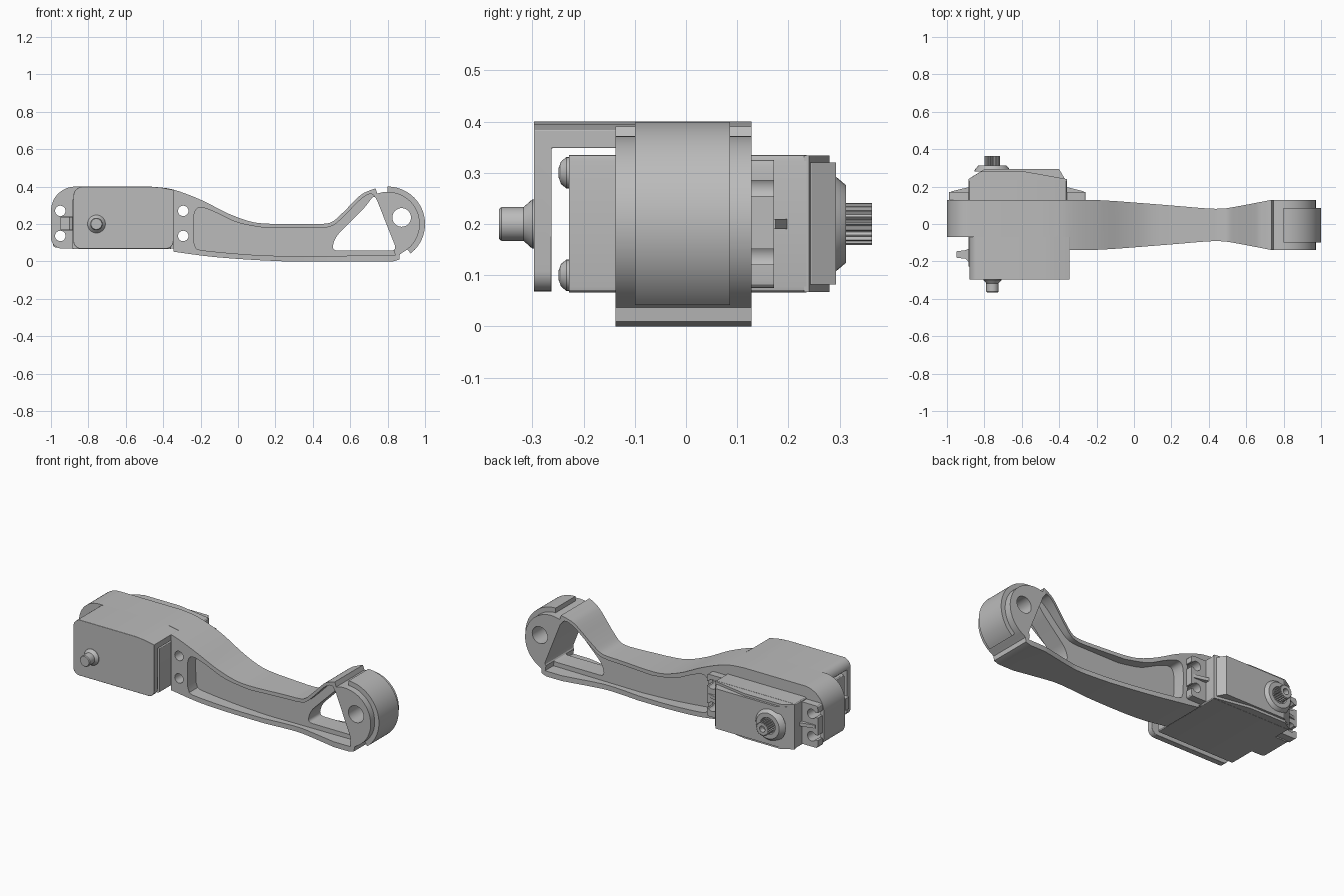
import bpy, bmesh, math
from mathutils import Vector

cube = bpy.data.objects.get("Cube")
if cube:
    bpy.data.objects.remove(cube, do_unlink=True)

grey = bpy.data.materials.new("plain grey")
grey.use_nodes = True
tone = (0.5, 0.5, 0.5, 1)
grey.diffuse_color = tone
shader = grey.node_tree.nodes["Principled BSDF"]
shader.inputs["Base Color"].default_value = tone
shader.inputs["Roughness"].default_value = 0.6


def arc(cx, cy, r, start, end, n=16):
    angles = [math.radians(start + (end - start) * i / n) for i in range(n + 1)]
    return [(cx + r * math.cos(a), cy + r * math.sin(a)) for a in angles]


def circle(cx, cy, r, n=32):
    return arc(cx, cy, r, 0, 360, n)[:-1]


def spline(pts, n=5):
    """Smooth curve through the points."""
    p = [Vector(q) for q in [pts[0], *pts, pts[-1]]]
    out = []
    for a, b, c, d in zip(p, p[1:], p[2:], p[3:]):
        for i in range(n):
            t = i / n
            q = b + (c - a) * t / 2 + (a * 2 - b * 5 + c * 4 - d) * t * t / 2 + (b * 3 - a - c * 3 + d) * t ** 3 / 2
            out.append(tuple(q))
    return out + [tuple(pts[-1])]


def rounded(pts, r, n=5):
    """Polygon with rounded corners."""
    out = []
    for i, q in enumerate(pts):
        b, a, c = Vector(q), Vector(pts[i - 1]), Vector(pts[(i + 1) % len(pts)])
        s, e = b + (a - b).normalized() * r, b + (c - b).normalized() * r
        for k in range(n + 1):
            t = k / n
            out.append(tuple(s * (1 - t) ** 2 + b * 2 * t * (1 - t) + e * t * t))
    return out


def rect(x0, x1, z0, z1):
    return [(x0, z0), (x1, z0), (x1, z1), (x0, z1)]


def finish(name, bm):
    bmesh.ops.recalc_face_normals(bm, faces=bm.faces)
    mesh = bpy.data.meshes.new(name)
    bm.to_mesh(mesh)
    bm.free()
    mesh.materials.append(grey)
    obj = bpy.data.objects.new(name, mesh)
    bpy.context.scene.collection.objects.link(obj)
    return obj


def prism(name, pts, lo, hi, axis="y"):
    """Extrude an outline along y (outline in x, z) or z (outline in x, y)."""
    bm = bmesh.new()
    place = (lambda p, d: (p[0], d, p[1])) if axis == "y" else (lambda p, d: (p[0], p[1], d))
    face = bm.faces.new([bm.verts.new(place(p, lo)) for p in pts])
    top = bmesh.ops.extrude_face_region(bm, geom=[face])["geom"]
    step = Vector(place((0, 0), hi - lo))
    bmesh.ops.translate(bm, vec=step, verts=[v for v in top if isinstance(v, bmesh.types.BMVert)])
    return finish(name, bm)


def turned(name, x, z, profile, n=32):
    """Round part about an axis along y, from (y, radius) pairs."""
    bm = bmesh.new()
    rings = [[bm.verts.new((px, y, pz)) for px, pz in circle(x, z, r, n)] for y, r in profile]
    for a, b in zip(rings, rings[1:]):
        for i in range(n):
            bm.faces.new((a[i - 1], a[i], b[i], b[i - 1]))
    bm.faces.new(rings[0])
    bm.faces.new(rings[-1])
    return finish(name, bm)


def combine(obj, cutters, operation="DIFFERENCE"):
    for c in cutters:
        m = obj.modifiers.new("cut", "BOOLEAN")
        m.operation, m.object, m.solver = operation, c, "EXACT"
        bpy.context.view_layer.update()
        graph = bpy.context.evaluated_depsgraph_get()
        mesh = bpy.data.meshes.new_from_object(obj.evaluated_get(graph))
        obj.modifiers.clear()
        obj.data = mesh
        bpy.data.objects.remove(c, do_unlink=True)


# Arm: side outline intersected with the waisted plan outline
top_curve = spline([(-0.47, 0.4), (-0.35, 0.385), (-0.2, 0.33), (-0.05, 0.255), (0.08, 0.21), (0.2, 0.2)])
neck = spline([(0.44, 0.2), (0.5, 0.21), (0.56, 0.26), (0.65, 0.35), (0.7, 0.378), (0.735, 0.39)])
belly = spline([(0.25, 0), (0.05, 0.01), (-0.15, 0.026), (-0.345, 0.052)])
outline = (top_curve + neck + [(0.745, 0.363)] + arc(0.8, 0.2, 0.172, 100, -62, 28)
           + [(0.865, 0.037), (0.862, 0.01), (0.83, 0)] + belly + [(-0.345, 0.068)]
           + arc(-0.94, 0.128, 0.06, 270, 180, 8) + arc(-0.87, 0.27, 0.13, 180, 90, 12))
arm = prism("arm", outline, -0.3, 0.3)
waist = [(-0.2, 0.128), (-0.08, 0.121), (0.2, 0.099), (0.38, 0.084), (0.46, 0.082), (0.53, 0.09), (0.73, 0.128)]
plan = ([(-1.1, 0.128)] + spline(waist) + [(1.1, 0.128), (1.1, -0.138)]
        + [(x, -y - 0.01) for x, y in reversed(spline(waist))]
        + [(-0.345, -0.138), (-0.345, -0.07), (-1.1, -0.07)])
combine(arm, [prism("plan_cutter", plan, -0.1, 0.6, "z")], "INTERSECT")

# Side pockets, triangular window, screw holes, cable slot, pivot hole
pocket = (spline([(-0.235, 0.1), (-0.235, 0.25), (-0.2, 0.288), (-0.12, 0.262), (0, 0.207), (0.15, 0.178)])
          + spline([(0.45, 0.178), (0.51, 0.193), (0.57, 0.245), (0.66, 0.335), (0.715, 0.36), (0.745, 0.32)])
          + [(0.83, 0.09), (0.84, 0.032)]
          + spline([(0.25, 0.028), (0.05, 0.037), (-0.18, 0.058), (-0.225, 0.07)]))
window = rounded([(0.5, 0.058), (0.85, 0.058), (0.73, 0.36), (0.68, 0.29), (0.52, 0.13)], 0.035)
cuts = [prism("pocket_front", pocket, -0.4, -0.06), prism("pocket_back", pocket, 0.05, 0.4),
        prism("window", window, -0.4, 0.4), prism("pivot", circle(0.875, 0.235, 0.05), -0.4, 0.4),
        prism("cable_slot", rect(-0.945, -0.86, 0.165, 0.24), -0.4, 0.4)]
holes = [(x, z) for x in (-0.95, -0.293) for z in (0.136, 0.27)]
cuts += [prism("hole", circle(x, z, 0.028, 24), -0.4, 0.4) for x, z in holes]
combine(arm, cuts)

# Curved pad around the rounded tip
pad = prism("tip_pad", arc(0.8, 0.2, 0.2, 90, -52, 32) + arc(0.8, 0.2, 0.16, -52, 90, 32), -0.1, 0.086)
combine(pad, [prism("pivot", circle(0.875, 0.235, 0.05), -0.4, 0.4)])

# Front cover: roof and front plate wrapped over the motor
cover_outline = ([(-0.47, 0.4), (-0.41, 0.395), (-0.345, 0.383)] + arc(-0.385, 0.108, 0.04, 0, -90, 6)
                 + arc(-0.84, 0.108, 0.04, 270, 180, 6) + arc(-0.83, 0.35, 0.05, 180, 90, 6))
cover = prism("motor_cover", cover_outline, -0.297, -0.06)
combine(cover, [prism("cover_hollow", rect(-1.1, 0, -0.1, 0.348), -0.262, 0)])
bevel = cover.modifiers.new("soft edges", "BEVEL")
bevel.width, bevel.segments, bevel.limit_method = 0.008, 2, "ANGLE"
bevel.angle_limit = math.radians(50)
turned("cover_pivot_pin", -0.757, 0.2, [(-0.29, 0.048), (-0.3, 0.048), (-0.317, 0.033), (-0.36, 0.033), (-0.365, 0.029)])

# Motor body with lid screws
body = prism("motor_body", rounded(rect(-0.885, -0.358, 0.066, 0.335), 0.012, 3), -0.228, 0.235)
for x in (-0.84, -0.4):
    for z in (0.1, 0.3):
        turned("lid_screw", x, z, [(-0.22, 0.031), (-0.233, 0.031), (-0.244, 0.022), (-0.249, 0.008)], 20)

# Stepped gearbox cap, output collar and toothed shaft
prism("gearbox_base", [(-0.885, 0.23), (-0.885, 0.24), (-0.82, 0.28), (-0.58, 0.28), (-0.358, 0.24), (-0.358, 0.23)],
      0.067, 0.334, "z")
prism("gearbox_cap", [(-0.87, 0.23), (-0.87, 0.25), (-0.8, 0.293), (-0.4, 0.293), (-0.372, 0.245), (-0.372, 0.23)],
      0.082, 0.32, "z")
turned("output_collar", -0.757, 0.2, [(0.28, 0.098), (0.293, 0.092), (0.312, 0.076), (0.312, 0.05), (0.305, 0.045)])
teeth = [circle(-0.757, 0.2, 0.041 if i % 4 < 2 else 0.035, 80)[i] for i in range(80)]
shaft = prism("output_shaft", teeth, 0.29, 0.363)
combine(shaft, [prism("shaft_bore", circle(-0.757, 0.2, 0.018, 20), 0.33, 0.4)])

# Mounting ears with open screw slots and stiffening ribs
ears = prism("mounting_ears", rounded(rect(-0.99, -0.258, 0.075, 0.325), 0.015, 3), 0.122, 0.172)
ear_cuts = []
for x, z in holes:
    ear_cuts.append(prism("ear_hole", circle(x, z, 0.028, 24), 0, 0.3))
    end = -1.1 if x < -0.5 else 0
    ear_cuts.append(prism("ear_slot", rect(min(x, end), max(x, end), z - 0.015, z + 0.015), 0, 0.3))
combine(ears, ear_cuts)
for side, tip, root in (("right", -0.975, -0.87), ("left", -0.27, -0.37)):
    prism(side + "_ear_rib", [(tip, 0.165), (tip, 0.175), (root, 0.2), (root, 0.165)], 0.19, 0.21, "z")

# Cable exit
prism("cable_exit", [(-0.87, -0.125), (-0.9, -0.14), (-0.95, -0.146), (-0.95, -0.18), (-0.9, -0.186), (-0.87, -0.22)],
      0.167, 0.238, "z")

bpy.ops.object.select_all(action="DESELECT")
for obj in bpy.context.scene.objects:
    if obj.type == "MESH":
        obj.select_set(True)
        bpy.context.view_layer.objects.active = obj
bpy.ops.object.shade_smooth_by_angle(angle=math.radians(28))
